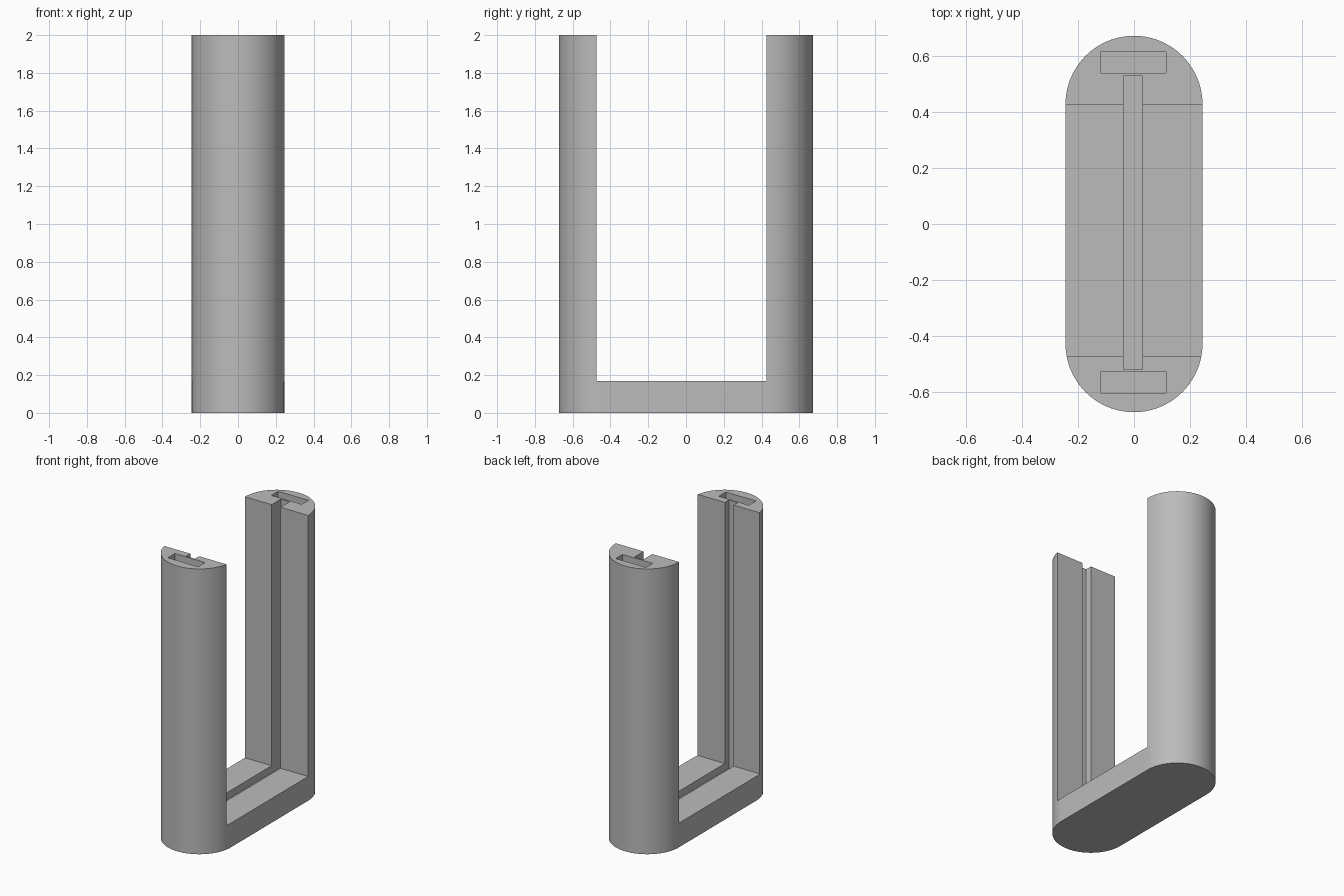
import bpy, bmesh
from math import cos, sin, pi, radians

cube = bpy.data.objects.get("Cube")
if cube:
    bpy.data.objects.remove(cube, do_unlink=True)

R, CY, H = 0.245, 0.428, 2.0    # end radius, end centre, height
FLOOR = 0.17                    # top of the base
SEG = 40

grey = bpy.data.materials.new("plain_grey")
grey.use_nodes = True
colour = (0.5, 0.5, 0.5, 1)
grey.diffuse_color = colour
grey.node_tree.nodes["Principled BSDF"].inputs["Base Color"].default_value = colour


def prism(name, outline, z0, z1):
    """Extrude a closed outline from z0 to z1."""
    bm = bmesh.new()
    face = bm.faces.new([bm.verts.new((x, y, z0)) for x, y in outline])
    top = bmesh.ops.extrude_face_region(bm, geom=[face])["geom"]
    for v in top:
        if isinstance(v, bmesh.types.BMVert):
            v.co.z = z1
    bmesh.ops.recalc_face_normals(bm, faces=bm.faces)
    mesh = bpy.data.meshes.new(name)
    bm.to_mesh(mesh)
    bm.free()
    mesh.materials.append(grey)
    obj = bpy.data.objects.new(name, mesh)
    bpy.context.collection.objects.link(obj)
    return obj


def box(name, x0, x1, y0, y1, z0, z1):
    return prism(name, [(x0, y0), (x1, y0), (x1, y1), (x0, y1)], z0, z1)


# Upright body with rounded front and back
arc = [(R * cos(pi * i / SEG), CY + R * sin(pi * i / SEG)) for i in range(SEG + 1)]
frame = prism("u_shaped_frame", arc + [(-x, -y) for x, y in arc], 0, H)

# Opening between the posts, panel groove, and a pocket in each post
cutters = [
    box("opening_cutter", -0.4, 0.4, -0.473, 0.427, FLOOR, H + 0.2),
    box("groove_cutter", -0.038, 0.03, -0.52, 0.53, FLOOR - 0.05, H + 0.2),
    box("front_pocket_cutter", -0.12, 0.115, -0.605, -0.527, FLOOR, H + 0.2),
    box("back_pocket_cutter", -0.12, 0.115, 0.54, 0.615, FLOOR, H + 0.2),
]
bpy.context.view_layer.objects.active = frame
for cutter in cutters:
    mod = frame.modifiers.new(cutter.name, "BOOLEAN")
    mod.operation = "DIFFERENCE"
    mod.solver = "EXACT"
    mod.object = cutter
    bpy.ops.object.modifier_apply(modifier=mod.name)
for cutter in cutters:
    bpy.data.objects.remove(cutter, do_unlink=True)

# Smooth the rounded ends, keep the cut edges sharp
bpy.ops.object.select_all(action="DESELECT")
frame.select_set(True)
bpy.ops.object.shade_smooth_by_angle(angle=radians(30))
